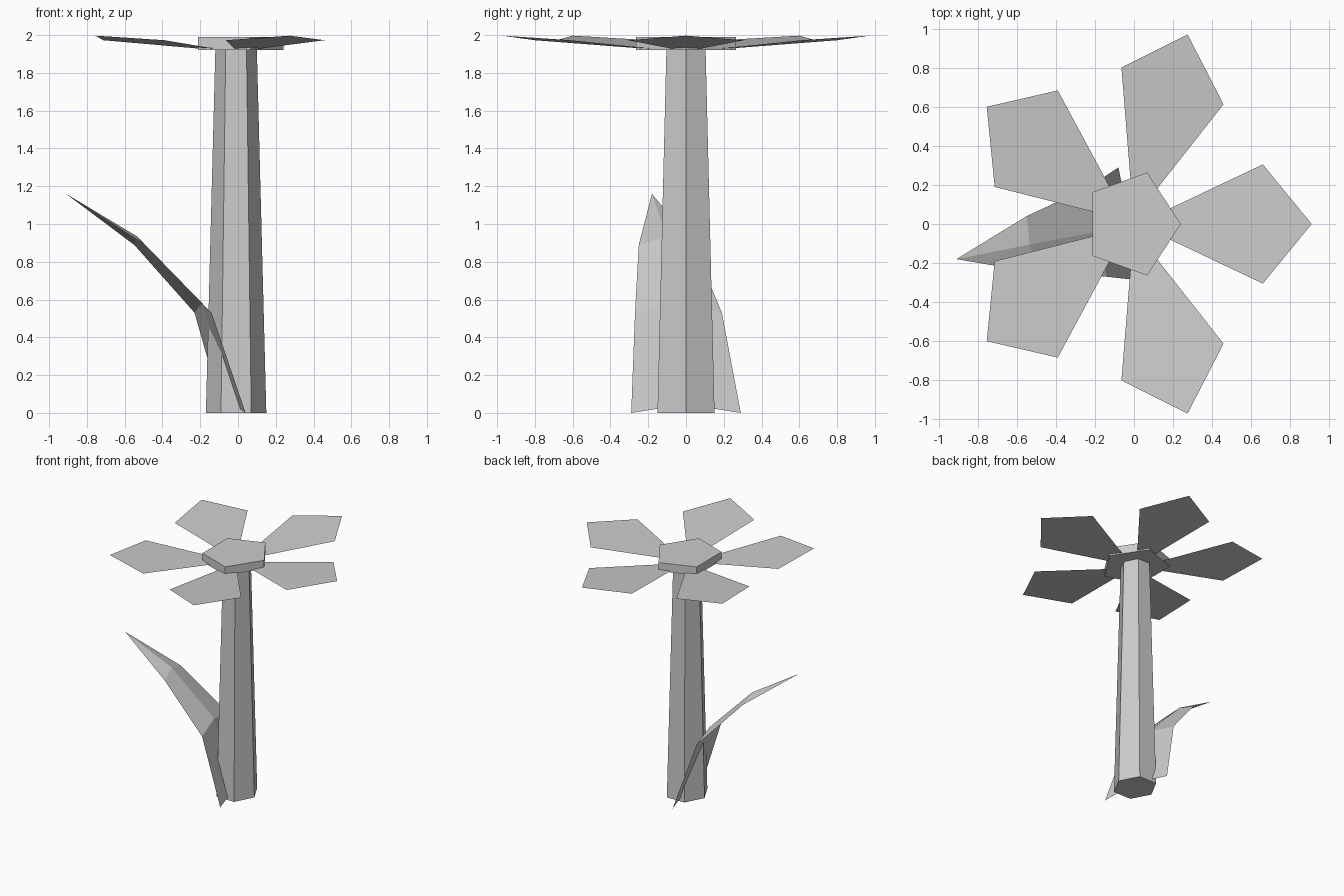
import bpy, bmesh, math

if "Cube" in bpy.data.objects:
    bpy.data.objects.remove(bpy.data.objects["Cube"])

STRETCH = 1.11     # flower is slightly wider in y
CX = -0.01         # stem axis

grey = bpy.data.materials.new("grey")
grey.diffuse_color = (0.6, 0.6, 0.6, 1)
grey.use_nodes = True
grey.node_tree.nodes["Principled BSDF"].inputs["Base Color"].default_value = grey.diffuse_color


def build(name, verts, faces):
    mesh = bpy.data.meshes.new(name)
    mesh.from_pydata(verts, [], faces)
    mesh.materials.append(grey)
    obj = bpy.data.objects.new(name, mesh)
    bpy.context.collection.objects.link(obj)
    return obj


def prism(name, sides, r0, r1, z0, z1, stretch):
    """Capped tapering prism with one corner towards +x."""
    def ring(r, z):
        return [(CX + r * math.cos(math.tau * i / sides),
                 stretch * r * math.sin(math.tau * i / sides), z) for i in range(sides)]
    faces = [(i, (i + 1) % sides, (i + 1) % sides + sides, i + sides) for i in range(sides)]
    faces += [tuple(reversed(range(sides))), tuple(range(sides, 2 * sides))]
    return build(name, ring(r0, z0) + ring(r1, z1), faces)


# Stem and flower centre
prism("stem", 6, 0.16, 0.11, 0.0, 1.92, 1.09)
prism("flower_center", 5, 0.25, 0.25, 1.92, 1.99, STRETCH)

# Five flat, upward tilted petals: (distance from axis, sideways, height)
petal = [(0.12, -0.04, 1.922), (0.67, -0.275, 1.973), (0.92, 0, 1.997),
         (0.67, 0.275, 1.973), (0.12, 0.04, 1.922)]
for k in range(5):
    a = math.tau * k / 5
    pts = [(CX + r * math.cos(a) - s * math.sin(a),
            STRETCH * (r * math.sin(a) + s * math.cos(a)), z) for r, s, z in petal]
    build(f"petal_{k + 1}", pts, [(0, 1, 2, 3, 4)])

# Folded leaf: rows of near edge, midrib, far edge, ending in a tip
leaf = [(0.04, -0.29, 0), (-0.02, 0, 0.045), (-0.08, 0.29, 0),
        (-0.14, -0.27, 0.53), (-0.19, -0.04, 0.58), (-0.23, 0.19, 0.53),
        (-0.495, -0.25, 0.89), (-0.535, -0.105, 0.935), (-0.55, 0.04, 0.89),
        (-0.91, -0.18, 1.16)]
faces = [(i, i + 1, i + 4, i + 3) for i in (0, 1, 3, 4)] + [(6, 7, 9), (7, 8, 9)]
build("leaf", leaf, faces)
